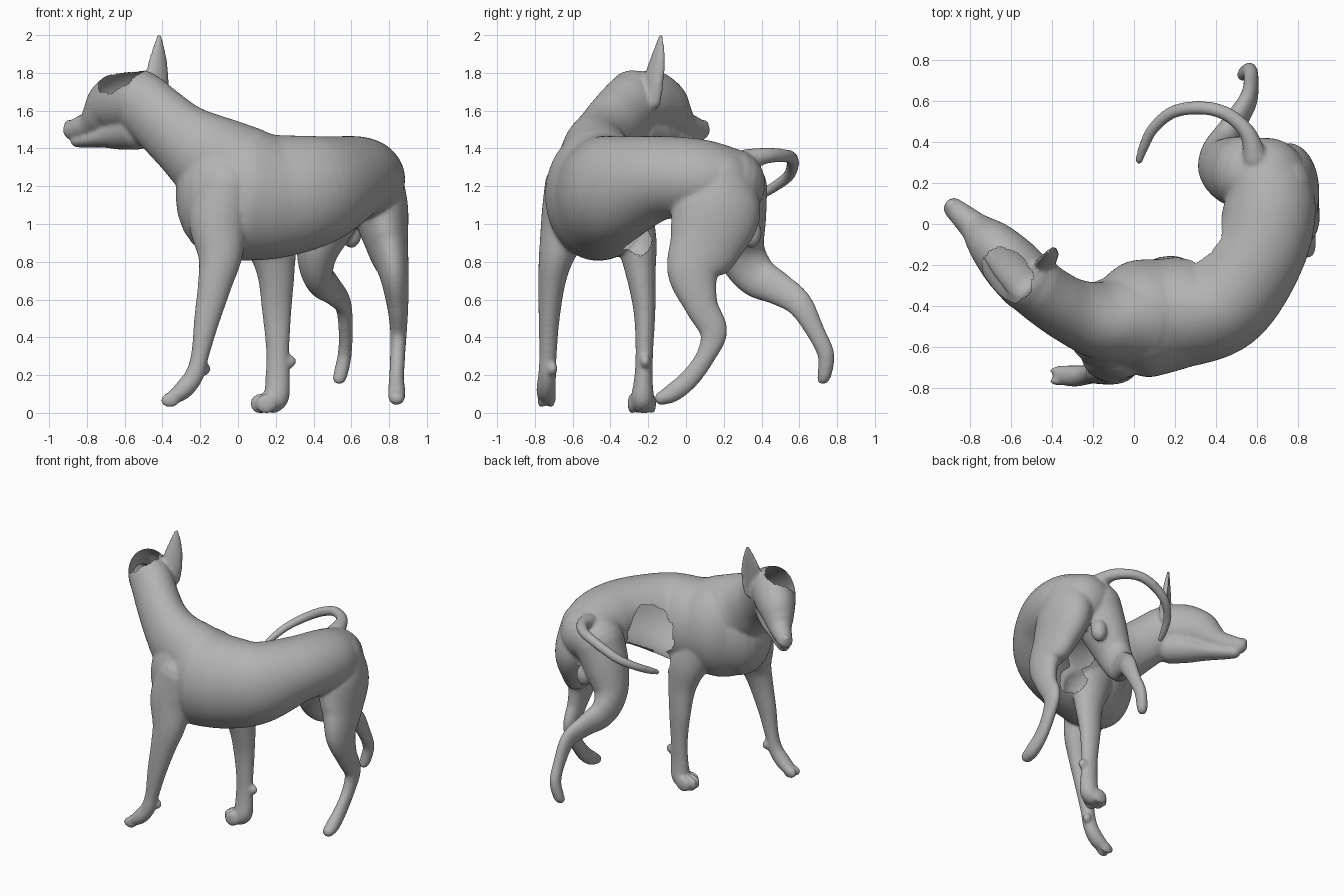
import bpy, bmesh, math
from mathutils import Vector

cube = bpy.data.objects.get("Cube")
if cube:
    bpy.data.objects.remove(cube, do_unlink=True)

grey = bpy.data.materials.new("plain grey")
grey.use_nodes = True
GREY = (0.45, 0.45, 0.45, 1)
grey.diffuse_color = GREY
grey.node_tree.nodes["Principled BSDF"].inputs["Base Color"].default_value = GREY

bm = bmesh.new()
SIDES = 64


def spline(rows, steps=10):
    """Catmull-Rom through rows of centre and radii."""
    rows = [Vector(r) for r in rows]
    out = []
    for i in range(len(rows) - 1):
        p0, p1, p2 = rows[max(i - 1, 0)], rows[i], rows[i + 1]
        p3 = rows[min(i + 2, len(rows) - 1)]
        for s in range(steps):
            t = s / steps
            out.append(0.5 * (2 * p1 + (p2 - p0) * t + (2 * p0 - 5 * p1 + 4 * p2 - p3) * t * t
                              + (3 * p1 - p0 - 3 * p2 + p3) * t ** 3))
    return out + [rows[-1]]


def tube(rows, hint, dent=0.0):
    """Rounded limb: rows are x, y, z, radius along hint, radius across it."""
    rows = spline(rows)
    cs = [Vector(r[:3]) for r in rows]
    n = len(rows)
    rings = []

    def ring(c, tan, ru, rv):
        u = Vector(hint)
        u = (u - tan * u.dot(tan)).normalized()
        v = tan.cross(u)
        ps = []
        for k in range(SIDES):
            a = 2 * math.pi * k / SIDES
            d = 1 - dent * max(0, math.sin(a)) ** 2
            ps.append(bm.verts.new(c + u * ru * math.cos(a) + v * rv * math.sin(a) * d))
        rings.append(ps)

    tans = [(cs[min(i + 1, n - 1)] - cs[max(i - 1, 0)]).normalized() for i in range(n)]
    caps = [math.radians(a) for a in (80, 65, 50, 34, 17)]
    for end in (0, 1):
        i = -1 if end else 0
        h = min(rows[i][3], rows[i][4]) * (1 if end else -1)
        if end:
            for j in range(n):
                ring(cs[j], tans[j], rows[j][3], rows[j][4])
        for a in (reversed(caps) if end else caps):
            ring(cs[i] + tans[i] * h * math.sin(a), tans[i],
                 rows[i][3] * math.cos(a), rows[i][4] * math.cos(a))
    for a, b in zip(rings, rings[1:]):
        for k in range(SIDES):
            m = (k + 1) % SIDES
            bm.faces.new((a[k], a[m], b[m], b[k]))
    bm.faces.new(reversed(rings[0]))
    bm.faces.new(rings[-1])


def blob(c, r):
    """Ellipsoid lump."""
    vs = bmesh.ops.create_uvsphere(bm, u_segments=32, v_segments=20, radius=1)["verts"]
    for v in vs:
        v.co = Vector((c[i] + v.co[i] * r[i] for i in range(3)))


X, Y, Z = (1, 0, 0), (0, 1, 0), (0, 0, 1)

# Trunk, curving from the chest round to the rump
tube([(-0.1, -0.49, 1.17, 0.33, 0.23), (0.02, -0.465, 1.165, 0.352, 0.285),
      (0.2, -0.435, 1.155, 0.328, 0.272), (0.43, -0.375, 1.19, 0.29, 0.25),
      (0.6, -0.15, 1.25, 0.225, 0.23), (0.66, 0.07, 1.245, 0.212, 0.225),
      (0.64, 0.23, 1.22, 0.19, 0.2)], Z)
# Neck
tube([(0.0, -0.47, 1.27, 0.27, 0.23), (-0.16, -0.47, 1.365, 0.235, 0.19),
      (-0.3, -0.425, 1.465, 0.19, 0.16), (-0.41, -0.36, 1.56, 0.175, 0.15),
      (-0.5, -0.29, 1.64, 0.17, 0.148)], Z)
# Skull and upper muzzle
tube([(-0.52, -0.28, 1.66, 0.165, 0.147), (-0.6, -0.195, 1.66, 0.168, 0.143),
      (-0.675, -0.115, 1.63, 0.145, 0.125), (-0.73, -0.06, 1.575, 0.108, 0.1),
      (-0.775, -0.015, 1.535, 0.078, 0.076), (-0.83, 0.035, 1.517, 0.064, 0.062),
      (-0.875, 0.075, 1.505, 0.054, 0.052)], Z)
# Lower jaw
tube([(-0.54, -0.25, 1.51, 0.11, 0.11), (-0.63, -0.16, 1.485, 0.085, 0.095),
      (-0.72, -0.075, 1.462, 0.05, 0.07), (-0.8, 0.005, 1.45, 0.038, 0.054),
      (-0.85, 0.055, 1.445, 0.032, 0.042)], Z)
# Nose, brows and eyes
blob((-0.892, 0.092, 1.535), (0.03, 0.03, 0.026))
for x, y in ((-0.757, -0.137), (-0.66, -0.035)):
    blob((x, y, 1.675), (0.026, 0.026, 0.045))
# Upright cupped ear
tube([(-0.44, -0.185, 1.66, 0.072, 0.05), (-0.432, -0.17, 1.76, 0.074, 0.045),
      (-0.424, -0.147, 1.88, 0.054, 0.032), (-0.418, -0.13, 2.0, 0.016, 0.015)],
     (0.8, 0.6, 0), dent=0.9)

# Right front leg
tube([(-0.06, -0.58, 1.2, 0.17, 0.17), (-0.1, -0.63, 1.02, 0.14, 0.16),
      (-0.095, -0.685, 0.84, 0.095, 0.118), (-0.12, -0.71, 0.7, 0.072, 0.092),
      (-0.165, -0.725, 0.5, 0.055, 0.068), (-0.2, -0.73, 0.32, 0.046, 0.048),
      (-0.23, -0.735, 0.21, 0.047, 0.05), (-0.29, -0.74, 0.13, 0.052, 0.05),
      (-0.36, -0.735, 0.08, 0.047, 0.034)], Y)
# Left front leg
tube([(0.1, -0.32, 1.08, 0.14, 0.16), (0.17, -0.265, 0.92, 0.11, 0.14),
      (0.2, -0.24, 0.75, 0.08, 0.1), (0.205, -0.22, 0.55, 0.058, 0.078),
      (0.21, -0.22, 0.35, 0.047, 0.062), (0.21, -0.225, 0.2, 0.048, 0.064),
      (0.205, -0.23, 0.1, 0.06, 0.067), (0.185, -0.23, 0.068, 0.062, 0.062)], Y)
# Toes and dewclaws
for y, x in ((-0.287, 0.15), (-0.252, 0.12), (-0.214, 0.12), (-0.18, 0.15)):
    blob((x, y, 0.057), (0.057, 0.022, 0.054))
blob((0.272, -0.215, 0.28), (0.036, 0.028, 0.035))
blob((-0.175, -0.705, 0.24), (0.03, 0.026, 0.035))
for y, x in ((-0.765, -0.36), (-0.715, -0.36)):
    blob((x, y, 0.075), (0.05, 0.022, 0.038))
# Left hind leg
tube([(0.72, 0.17, 1.25, 0.15, 0.18), (0.755, 0.16, 1.08, 0.147, 0.235),
      (0.79, 0.1, 0.9, 0.112, 0.195), (0.825, 0.04, 0.75, 0.08, 0.14),
      (0.845, 0.08, 0.58, 0.057, 0.09), (0.85, 0.145, 0.44, 0.044, 0.074),
      (0.845, 0.105, 0.31, 0.04, 0.052), (0.84, 0.02, 0.19, 0.04, 0.052),
      (0.84, -0.07, 0.115, 0.046, 0.05), (0.84, -0.13, 0.085, 0.042, 0.036)], X)
# Right hind leg, stretched back
tube([(0.55, 0.25, 1.2, 0.17, 0.18), (0.48, 0.26, 1.03, 0.15, 0.165),
      (0.42, 0.29, 0.86, 0.11, 0.13), (0.425, 0.37, 0.735, 0.08, 0.112),
      (0.49, 0.49, 0.665, 0.057, 0.088), (0.555, 0.6, 0.585, 0.044, 0.07),
      (0.57, 0.685, 0.44, 0.037, 0.05), (0.565, 0.74, 0.32, 0.037, 0.045),
      (0.545, 0.735, 0.22, 0.038, 0.038), (0.535, 0.725, 0.19, 0.034, 0.032)], X)
# Scrotum and sheath
blob((0.6, 0.345, 0.96), (0.055, 0.055, 0.08))
tube([(0.62, 0.22, 1.03, 0.03, 0.035), (0.6, 0.05, 1.03, 0.028, 0.03)], X)
# Tail, curling to the right
tube([(0.59, 0.32, 1.35, 0.055, 0.06), (0.56, 0.43, 1.37, 0.042, 0.042),
      (0.49, 0.51, 1.37, 0.036, 0.036), (0.4, 0.555, 1.36, 0.034, 0.034),
      (0.29, 0.565, 1.32, 0.033, 0.033), (0.18, 0.54, 1.26, 0.031, 0.031),
      (0.09, 0.46, 1.2, 0.028, 0.028), (0.045, 0.37, 1.15, 0.025, 0.025),
      (0.025, 0.31, 1.12, 0.019, 0.019)], Z)

bmesh.ops.recalc_face_normals(bm, faces=bm.faces)
mesh = bpy.data.meshes.new("dog_body")
bm.to_mesh(mesh)
bm.free()
dog = bpy.data.objects.new("dog_body", mesh)
bpy.context.collection.objects.link(dog)
bpy.context.view_layer.objects.active = dog
dog.select_set(True)

# Fuse the parts into one skin and soften the joins
fuse = dog.modifiers.new("fuse", "REMESH")
fuse.mode = "VOXEL"
fuse.voxel_size = 0.0105
soft = dog.modifiers.new("soften", "SMOOTH")
soft.factor = 0.5
soft.iterations = 8
for name in ("fuse", "soften"):
    bpy.ops.object.modifier_apply(modifier=name)

# Ragged openings in the skull, the inner flank and the belly behind the elbow
openings = [((-0.645, -0.27, 1.82), (0.145, 0.155, 0.125)),
            ((0.35, -0.07, 1.14), (0.15, 0.17, 0.24)),
            ((0.34, -0.24, 0.93), (0.09, 0.1, 0.1))]


def open_here(p):
    for c, r in openings:
        d = Vector(((p[i] - c[i]) / r[i] for i in range(3)))
        if d.length < 1 + 0.05 * math.sin(31 * p.x + 47 * p.z) + 0.03 * math.sin(70 * p.y):
            return True
    return False


bm = bmesh.new()
bm.from_mesh(dog.data)
gone = [f for f in bm.faces if open_here(f.calc_center_median())]
bmesh.ops.delete(bm, geom=gone, context="FACES")
low = min(v.co.z for v in bm.verts)
for v in bm.verts:
    v.co.z -= low
bm.to_mesh(dog.data)
bm.free()

dog.data.materials.clear()
dog.data.materials.append(grey)
bpy.ops.object.shade_smooth_by_angle(angle=math.radians(50))
